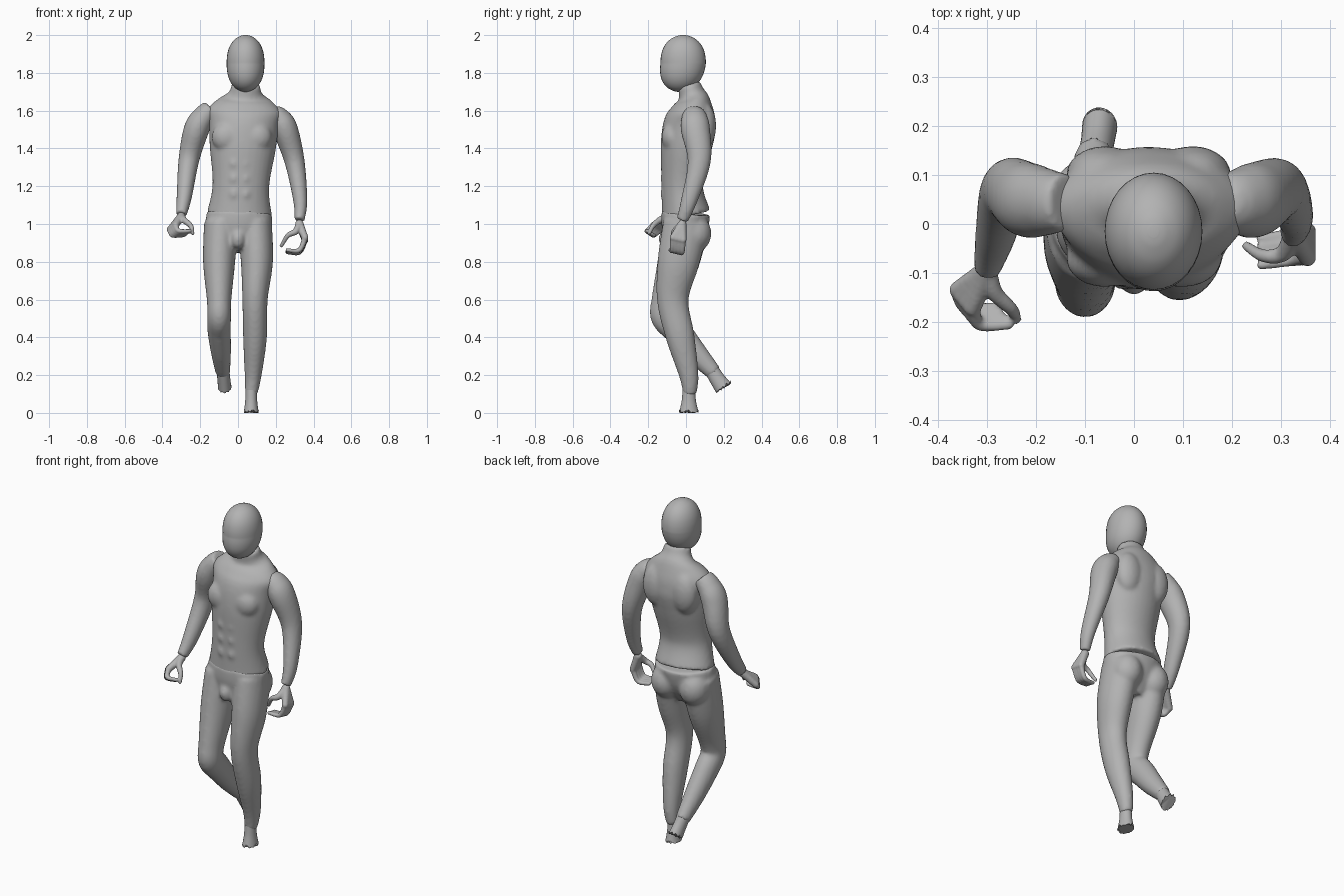
import bpy, bmesh, math, random
from mathutils import Vector, Matrix

cube = bpy.data.objects.get("Cube")
if cube:
    bpy.data.objects.remove(cube, do_unlink=True)
random.seed(4)

grey = bpy.data.materials.new("matte grey")
grey.use_nodes = True
grey.diffuse_color = (0.45, 0.45, 0.45, 1)
grey.node_tree.nodes["Principled BSDF"].inputs["Base Color"].default_value = grey.diffuse_color


def smooth_path(points, steps=6):
    """Catmull-Rom interpolation through vectors of any length."""
    points = [Vector(p) for p in points]
    points = [points[0]] + points + [points[-1]]
    path = []
    for before, start, end, after in zip(points, points[1:], points[2:], points[3:]):
        leave, arrive = (end - before) / 2, (after - start) / 2
        for i in range(steps):
            t = i / steps
            ease = t * t * (3 - 2 * t)
            path.append(start.lerp(end, ease)
                        + leave * (t * (1 - t) ** 2) - arrive * (t * t * (1 - t)))
    return path + [points[-1]]


def loft(bm, stations, sides=32):
    """Skin oval rings (x, y, z, half width, half depth) set square to their path."""
    path = smooth_path(stations)
    rings = []
    for i, station in enumerate(path):
        before, after = path[max(i - 1, 0)], path[min(i + 1, len(path) - 1)]
        along = (after.xyz - before.xyz).normalized()
        deep = along.cross(Vector((-1, 0, 0))).normalized()
        wide = deep.cross(along)
        ring = []
        for k in range(sides):
            angle = math.tau * k / sides
            ring.append(bm.verts.new(station.xyz
                                     + wide * station[3] * math.cos(angle)
                                     + deep * station[4] * math.sin(angle)))
        rings.append(ring)
    for ring, following in zip(rings, rings[1:]):
        for k in range(sides):
            n = (k + 1) % sides
            bm.faces.new((ring[k], ring[n], following[n], following[k]))
    bm.faces.new(rings[0])
    bm.faces.new(rings[-1])
    return rings


def limb(bm, joints, top_depth, end_depth):
    """Loft joints (x, y, z, radius) with a depth ratio that changes evenly."""
    last = len(joints) - 1
    stations = []
    for i, (x, y, z, radius) in enumerate(joints):
        ratio = top_depth + (end_depth - top_depth) * i / last
        stations.append((x, y, z, radius, radius * ratio))
    return loft(bm, stations)


def trunk(bm, rows):
    """Loft rows (y, z, half width, half depth) along the sideways lean of the body."""
    loft(bm, [((z - 0.9) / 20, y, z, width, depth) for y, z, width, depth in rows])


def ball(bm, centre, size):
    """Add an ellipsoid of muscle."""
    bmesh.ops.create_uvsphere(bm, u_segments=20, v_segments=12, radius=1,
                              matrix=Matrix.Translation(centre) @ Matrix.Diagonal((*size, 1)))


def digit(bm, points, start, end):
    """Overlapping beads along a path, fused later into a finger."""
    beads = smooth_path(points, 8)
    for i, bead in enumerate(beads):
        radius = start + (end - start) * i / (len(beads) - 1)
        ball(bm, bead, [radius] * 3)


def finish(name, bm, voxel=0):
    """Make the object; a voxel size fuses its overlapping volumes."""
    bmesh.ops.recalc_face_normals(bm, faces=bm.faces)
    mesh = bpy.data.meshes.new(name)
    bm.to_mesh(mesh)
    bm.free()
    mesh.materials.append(grey)
    obj = bpy.data.objects.new(name, mesh)
    bpy.context.collection.objects.link(obj)
    bpy.ops.object.select_all(action="DESELECT")
    obj.select_set(True)
    bpy.context.view_layer.objects.active = obj
    bpy.ops.object.shade_smooth_by_angle(angle=math.radians(50))
    if voxel:
        fuse = obj.modifiers.new("fuse", "REMESH")
        fuse.mode = "VOXEL"
        fuse.voxel_size = voxel
        fuse.use_smooth_shade = True
        relax = obj.modifiers.new("relax", "SMOOTH")
        relax.factor = 0.5
        relax.iterations = 5


# Head: faceless egg, pushed forward towards the chin
bm = bmesh.new()
stations = []
for i in range(13):
    height = -math.cos(math.pi * i / 12)
    girth = max(1 - abs(height) ** 2.4, 0.01) ** 0.5
    stations.append((0.04, -0.015, 1.85 + 0.15 * height, 0.1 * girth, 0.12 * girth))
for ring in loft(bm, stations):
    for v in ring:
        v.co.y += min(v.co.z - 1.85, 0) / 8
finish("head", bm)

# Torso: waist, rib cage, sloping shoulders and neck
bm = bmesh.new()
trunk(bm, [(0, 1.05, .173, .13), (-.02, 1.2, .15, .11), (0, 1.4, .175, .135),
           (.02, 1.52, .185, .14), (.035, 1.59, .2, .12), (.04, 1.65, .15, .09),
           (.03, 1.69, .09, .07), (.015, 1.74, .075, .06)])
for side in (-1, 1):
    ball(bm, (.02 + side * .08, -.07, 1.46), (.08, .06, .08))
    ball(bm, (.03 + side * .09, .1, 1.52), (.08, .06, .12))
    for level in range(3):
        ball(bm, (.01 + side * .03, -.11, 1.16 + level * .08), (.03, .025, .04))
finish("torso", bm, .011)

# Hips and legs: the left one stands, the right one is bent back at the knee
bm = bmesh.new()
trunk(bm, [(0, 1.06, .173, .13), (-.01, .97, .17, .12), (-.03, .86, .09, .08)])
for side in (-1, 1):
    ball(bm, (side * .09, .045, .95), (.085, .09, .1))
ball(bm, (0, -.11, .92), (.035, .035, .05))
limb(bm, [(.09, 0, 1, .09), (.1, -.04, .8, .085), (.09, -.07, .6, .067),
          (.09, -.03, .4, .063), (.08, .015, .2, .045), (.07, .02, .1, .033)], 1.35, 1.1)
limb(bm, [(-.09, 0, 1, .09), (-.1, -.04, .8, .085), (-.1, -.1, .6, .065),
          (-.1, -.11, .51, .063), (-.1, -.05, .44, .062), (-.09, .05, .32, .053),
          (-.08, .15, .21, .038)], 1.35, 1.1)
finish("hips_and_legs", bm, .011)

# Feet: short stumps with ragged ends
feet = {"left_foot": [(.07, .015, .12, .03), (.07, .015, .06, .032), (.07, .015, 0, .04)],
        "right_foot": [(-.08, .14, .22, .035), (-.075, .165, .18, .034), (-.07, .2, .13, .036)]}
for name, joints in feet.items():
    bm = bmesh.new()
    for i, v in enumerate(limb(bm, joints, 1.1, 1.3)[-1]):
        v.co.z += random.uniform(0, .02) * (i % 3 > 0)
    finish(name, bm)

# Arms: deltoid, slightly bent elbow, slim wrist
arms = {"left_arm": [(.18, .045, 1.58, .05), (.215, .045, 1.56, .06), (.25, .05, 1.5, .067),
                     (.3, .07, 1.33, .053), (.33, .015, 1.12, .037), (.325, -.02, 1.02, .027)],
        "right_arm": [(-.14, .045, 1.61, .05), (-.18, .045, 1.57, .06), (-.22, .05, 1.5, .067),
                      (-.26, .065, 1.34, .055), (-.285, -.03, 1.14, .04), (-.3, -.09, 1.05, .028)]}
for name, joints in arms.items():
    bm = bmesh.new()
    limb(bm, joints, 1.15, 1.15)
    finish(name, bm, .009)


def hand(name, wrist, finger, spread, thumb):
    """Palm and four curled fingers, each a spread away from the little finger."""
    bm = bmesh.new()
    for i in range(4):
        path = [Vector(p) + Vector(spread) * i for p in finger]
        digit(bm, [wrist, path[0]], .023, .018)
        digit(bm, path, .016, .01)
    digit(bm, [wrist] + thumb, .021, .01)
    finish(name, bm, .005)


# Hands: loosely closed, thumb towards the fingertips
hand("left_hand", (.325, -.02, 1),
     [(.355, -.015, .915), (.325, -.02, .85), (.26, -.03, .85)], (0, -.018, .004),
     [(.305, -.06, .96), (.265, -.065, .94), (.23, -.045, .885)])
hand("right_hand", (-.3, -.095, 1.04),
     [(-.36, -.135, .97), (-.345, -.17, .94), (-.285, -.17, .94)], (.01, -.012, .008),
     [(-.285, -.14, 1.02), (-.25, -.175, .99), (-.24, -.195, .95)])
